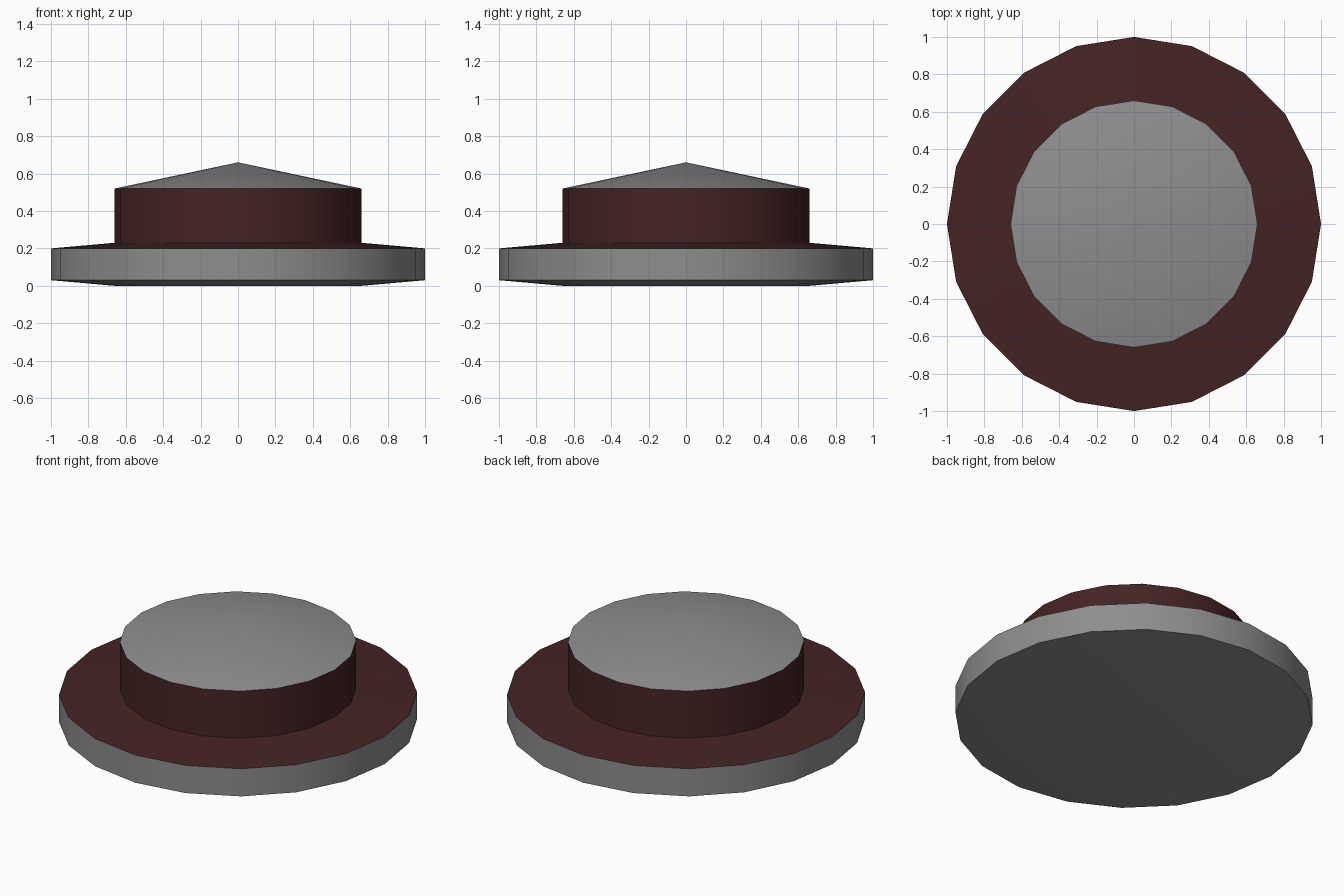
import bpy, bmesh, math

if "Cube" in bpy.data.objects:
    bpy.data.objects.remove(bpy.data.objects["Cube"])

SIDES = 20


def material(name, rgb):
    m = bpy.data.materials.new(name)
    m.diffuse_color = (*rgb, 1.0)
    m.use_nodes = True
    m.node_tree.nodes["Principled BSDF"].inputs["Base Color"].default_value = m.diffuse_color
    return m


grey = material("grey", (0.27, 0.27, 0.27))
dark_red = material("dark red", (0.06, 0.017, 0.017))


def lathe(name, profile, colours):
    """Revolve (radius, z) points; colours gives one material index per band."""
    bm = bmesh.new()
    rings = []
    for r, z in profile:
        if r == 0:
            rings.append([bm.verts.new((0, 0, z))] * SIDES)
        else:
            angles = [2 * math.pi * i / SIDES for i in range(SIDES)]
            rings.append([bm.verts.new((r * math.cos(a), r * math.sin(a), z)) for a in angles])
    for low, high, colour in zip(rings, rings[1:], colours):
        for i in range(SIDES):
            j = (i + 1) % SIDES
            corners = list(dict.fromkeys((low[i], low[j], high[j], high[i])))
            bm.faces.new(corners).material_index = colour
    mesh = bpy.data.meshes.new(name)
    bm.to_mesh(mesh)
    bm.free()
    mesh.materials.append(grey)
    mesh.materials.append(dark_red)
    obj = bpy.data.objects.new(name, mesh)
    bpy.context.collection.objects.link(obj)
    bpy.ops.object.select_all(action="DESELECT")
    obj.select_set(True)
    bpy.context.view_layer.objects.active = obj
    bpy.ops.object.shade_smooth_by_angle(angle=math.radians(30))
    return obj


# Wide base disc: grey underside and rim, dark red sloping top
lathe("base_disc",
      [(0, 0), (0.66, 0), (1, 0.03), (1, 0.20), (0.66, 0.23)],
      [0, 0, 0, 1])

# Raised hub: dark red wall, shallow grey conical cap
lathe("raised_hub",
      [(0.66, 0.23), (0.66, 0.52), (0, 0.66)],
      [1, 0])
